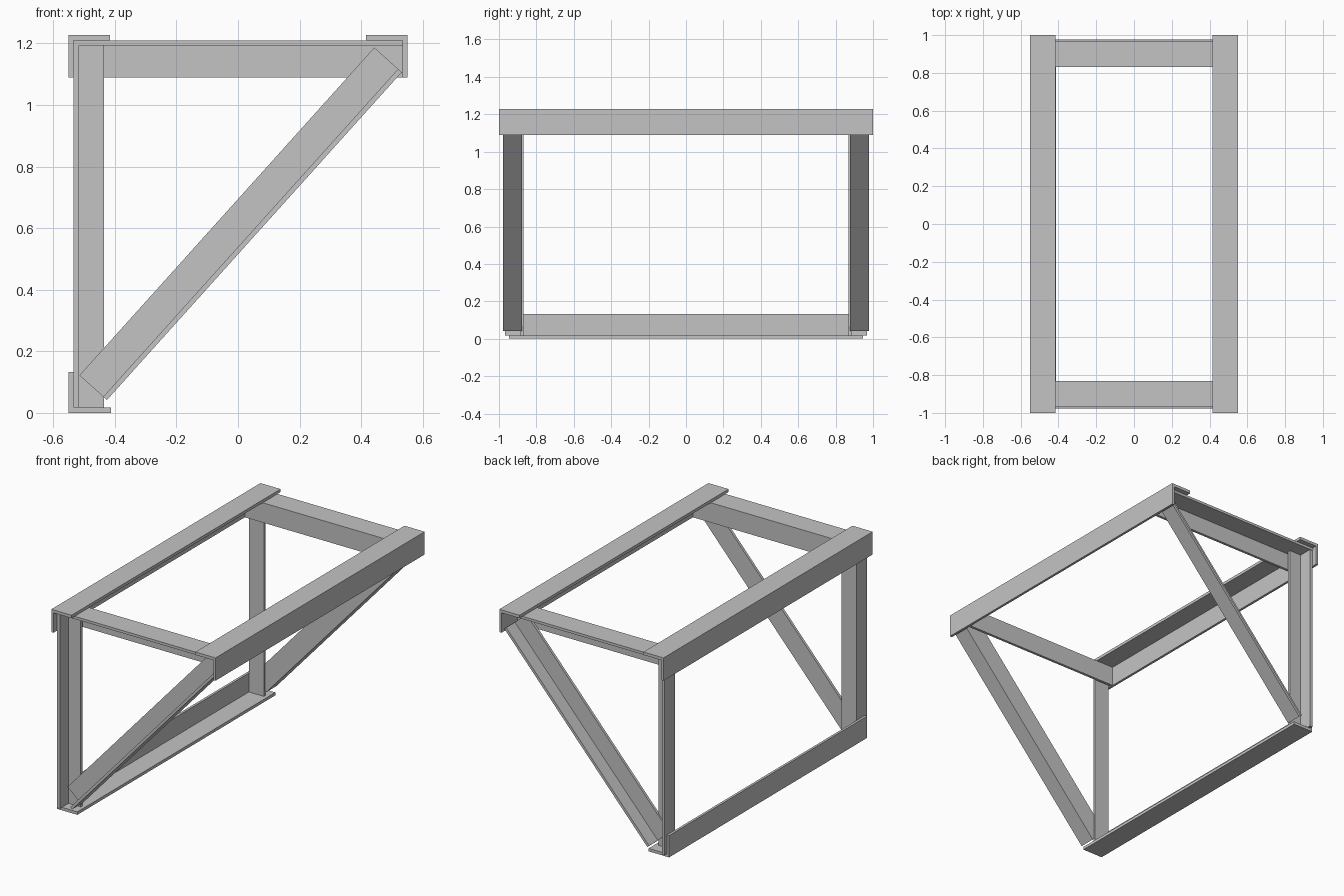
import bpy
from mathutils import Matrix, Vector

if "Cube" in bpy.data.objects:
    bpy.data.objects.remove(bpy.data.objects["Cube"])

steel = bpy.data.materials.new("grey_steel")
steel.diffuse_color = (0.55, 0.55, 0.55, 1)
steel.use_nodes = True
steel.node_tree.nodes["Principled BSDF"].inputs["Base Color"].default_value = steel.diffuse_color


def angle_bar(name, heel, a, b, along, wa, wb, length, ta=0.016, tb=0.016):
    """L-section bar: legs wa along a and wb along b, extruded from the heel."""
    heel, a, b, along = (Vector(v) for v in (heel, a, b, along))
    section = [(0, 0), (wa, 0), (wa, ta), (tb, ta), (tb, wb), (0, wb)]
    start = [heel + a * u + b * v for u, v in section]
    end = [p + along * length for p in start]
    n = len(section)
    faces = [[i, (i + 1) % n, n + (i + 1) % n, n + i] for i in range(n)]
    faces += [list(range(n))[::-1], list(range(n, 2 * n))]
    if a.cross(b).dot(along) < 0:          # keep normals outward
        faces = [f[::-1] for f in faces]
    mesh = bpy.data.meshes.new(name)
    mesh.from_pydata([tuple(p) for p in start + end], [], faces)
    mesh.materials.append(steel)
    obj = bpy.data.objects.new(name, mesh)
    bpy.context.collection.objects.link(obj)
    return obj


X, Y, Z = Vector((1, 0, 0)), Vector((0, 1, 0)), Vector((0, 0, 1))

# Long top rails, flanges turned inward and down
for side, label in ((-1, "left"), (1, "right")):
    angle_bar(label + "_top_rail", (side * 0.55, -1, 1.228), -side * X, -Z, Y,
              0.135, 0.138, 2.0, 0.018, 0.015)

# Long bottom rail, flanges turned inward and up
angle_bar("bottom_rail", (-0.55, -0.947, 0), X, Z, Y, 0.137, 0.132, 1.894, 0.018, 0.015)

# Two triangular end frames
brace_dir = Vector((0.958, 0, 1.065)).normalized()
brace_up = Vector((-brace_dir.z, 0, brace_dir.x))
for s, label in ((-1, "front"), (1, "back")):
    # Cross bar: web on the inner side, flange on top pointing outward
    angle_bar(label + "_cross_bar", (-0.535, s * 0.83, 1.21), s * Y, -Z, X,
              0.14, 0.12, 1.07)
    # Upright leg
    angle_bar(label + "_upright", (-0.535, s * 0.868, 0.018), X, s * Y, Z,
              0.10, 0.10, 1.177, 0.016, 0.019)
    # Diagonal brace: flange along its lower edge
    heel = Vector((-0.515, s * 0.878, 0.122)) - brace_up * 0.12
    angle_bar(label + "_diagonal_brace", heel, s * Y, brace_up, brace_dir,
              0.10, 0.12, 1.432)
